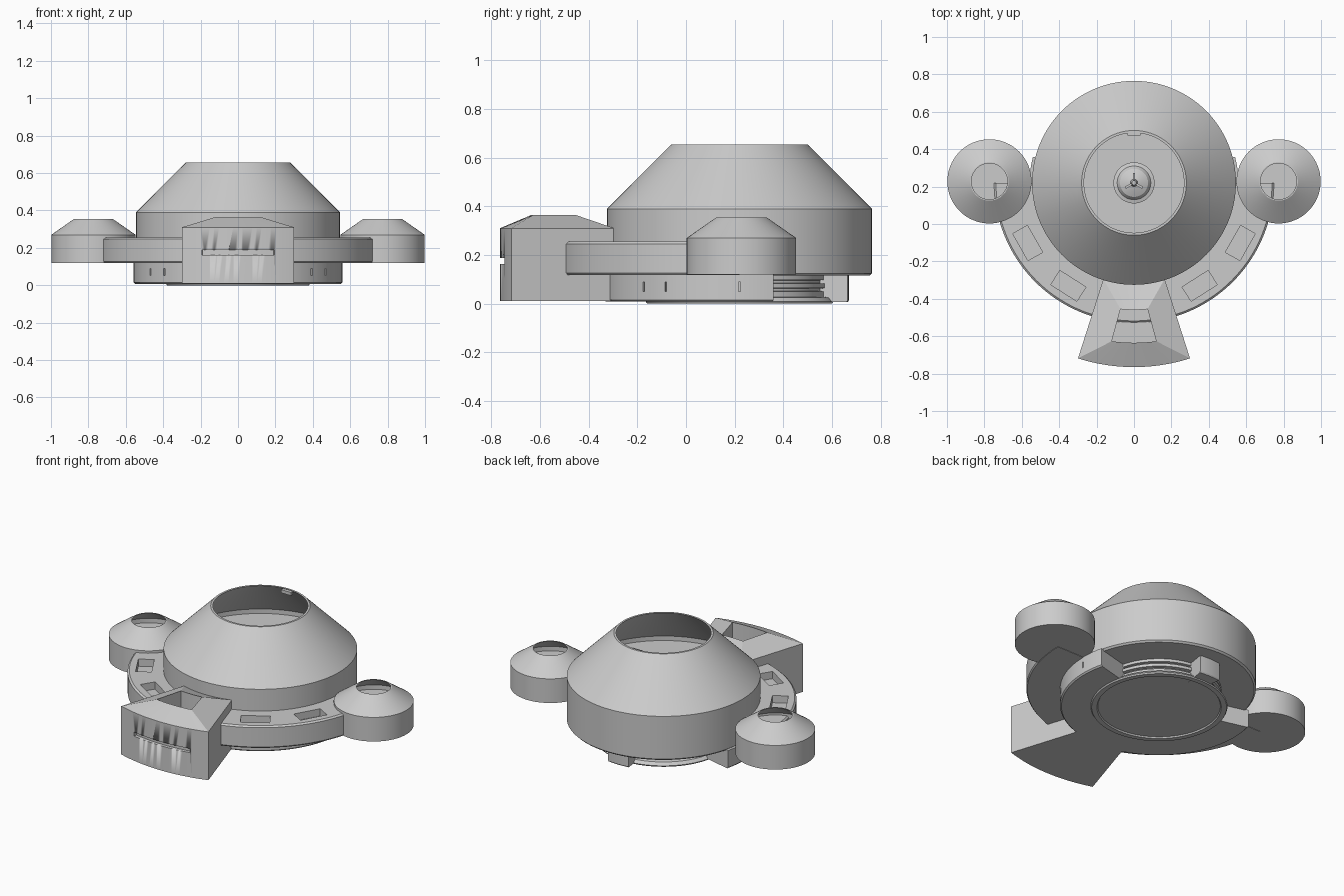
import bpy, bmesh
from math import sin, cos, radians, pi
from mathutils import Matrix

if "Cube" in bpy.data.objects:
    bpy.data.objects.remove(bpy.data.objects["Cube"])

CY = 0.22  # y of the hub that every part radiates from


def finish(name, bm, smooth=True):
    bmesh.ops.recalc_face_normals(bm, faces=bm.faces)
    me = bpy.data.meshes.new(name)
    bm.to_mesh(me)
    bm.free()
    ob = bpy.data.objects.new(name, me)
    bpy.context.collection.objects.link(ob)
    if smooth:
        bpy.ops.object.select_all(action='DESELECT')
        ob.select_set(True)
        bpy.context.view_layer.objects.active = ob
        bpy.ops.object.shade_smooth_by_angle(angle=radians(25))
    return ob


def lathe(name, profile, x=0, y=CY, n=96):
    """Revolve an (r, z) profile; r = 0 ends become poles."""
    bm = bmesh.new()
    rings = []
    for r, z in profile:
        count = n if r > 0 else 1
        rings.append([bm.verts.new((x + r * cos(2 * pi * i / n), y + r * sin(2 * pi * i / n), z))
                      for i in range(count)])
    for a, b in zip(rings, rings[1:]):
        for i in range(n):
            j = (i + 1) % n
            q = [a[i % len(a)], a[j % len(a)], b[j % len(b)], b[i % len(b)]]
            bm.faces.new(list(dict.fromkeys(q)))
    return finish(name, bm)


def sector(name, levels, n=24, mid=0):
    """Stack sector outlines (r_in, half_angle_in, r_out, half_angle_out, z) around the hub."""
    bm = bmesh.new()
    loops = []
    for ri, ai, ro, ao, z in levels:
        pts = []
        for r, a, s in ((ro, ao, 1), (ri, ai, -1)):
            for i in range(n + 1):
                t = radians(mid + s * a * (2 * i / n - 1))
                pts.append(bm.verts.new((r * sin(t), CY - r * cos(t), z)))
        loops.append(pts)
    m = 2 * n + 2
    for a, b in zip(loops, loops[1:]):
        for i in range(m):
            bm.faces.new((a[i], a[(i + 1) % m], b[(i + 1) % m], b[i]))
    for lp in (loops[0], loops[-1]):
        for i in range(n):
            bm.faces.new((lp[i], lp[i + 1], lp[m - 2 - i], lp[m - 1 - i]))
    return finish(name, bm)


def radial_box(name, angle, r, z, size):
    """Box whose local y axis is radial; size = (tangential, radial, height)."""
    bm = bmesh.new()
    t = radians(angle)
    mat = (Matrix.Translation((r * sin(t), CY - r * cos(t), z))
           @ Matrix.Rotation(t, 4, 'Z') @ Matrix.Diagonal((*size, 1)))
    bmesh.ops.create_cube(bm, size=1, matrix=mat)
    return finish(name, bm, False)


def cut(target, cutter):
    mod = target.modifiers.new("cut", 'BOOLEAN')
    mod.object = cutter
    mod.solver = 'EXACT'
    cutter.hide_render = True
    cutter.hide_viewport = True
    cutter.display_type = 'WIRE'


# Main hall: cylinder and open cone with a sunken floor
lathe("main_dome", [(0, .115), (.535, .115), (.545, .125), (.545, .39), (.28, .655), (.267, .655),
                    (.53, .388), (.53, .36), (0, .36)], n=128)
radial_box("rim_notch_block", 180, .262, .64, (.07, .02, .02))

# Beacon standing on the hall floor
lathe("beacon_base", [(.15, .355), (.15, .366), (.11, .366), (.11, .375), (.09, .38), (.075, .40),
                      (.04, .415), (.02, .42), (.012, .46), (0, .46)], n=48)
for a in (60, 180, 300):
    radial_box("beacon_prong", a, .028, .44, (.012, .05, .012))

# Side domes
for s, side in ((-1, "left"), (1, "right")):
    lathe(side + "_dome", [(0, .12), (.225, .12), (.225, .27), (.103, .355), (.096, .355),
                           (.213, .268), (.213, .24), (0, .24)], x=s * .773, y=.228, n=64)

# Curved corridor with lipped edges and recessed roof windows
ring = sector("corridor_ring", [(.5, 90, .742, 90, .118), (.5, 90, .748, 90, .126),
                                (.5, 90, .748, 90, .246), (.5, 90, .738, 90, .255)], n=64)
for a in (-60.5, -32.5, 32.5, 60.5):
    cut(ring, radial_box("roof_window_cutter", a, .653, .25, (.165, .09, .08)))

# Entrance wing: hipped roof with a sunken skylight
wing = sector("entrance_wing", [(.54, 17.7, .985, 17.7, .01), (.54, 17.7, .985, 17.7, .31),
                                (.679, 6.1, .855, 8, .365), (.679, 6.1, .855, 8, .24)])
cut(wing, sector("slot_cutter", [(.965, 11.3, 1.02, 11.3, .163), (.965, 11.3, 1.02, 11.3, .188)]))
radial_box("skylight_panel", 0, .79, .242, (.155, .1, .012))

# Lower plinth, open at the back, with narrow slits
plinth = sector("plinth", [(.34, 104.5, .55, 104.5, .008), (.34, 104.5, .558, 104.5, .016),
                           (.34, 104.5, .558, 104.5, .122)], n=72)
for a in (-90, -57, -45, 45, 57, 90):
    cut(plinth, radial_box("slit_cutter", a, .558, .07, (.008, .02, .038)))

# Grooved core drum under the hall
lathe("core_drum", [(0, .008), (.345, .008), (.35, 0), (.38, 0), (.385, .008), (.37, .025),
                    (.35, .028), (.35, .05), (.335, .052), (.335, .062), (.355, .064), (.355, .082),
                    (.335, .084), (.335, .096), (.35, .098), (.35, .12), (0, .12)])

# Rear support foot
sector("rear_foot", [(.31, 9, .445, 9, .006), (.31, 9, .45, 9, .014), (.31, 9, .45, 9, .122)], n=6, mid=180)
